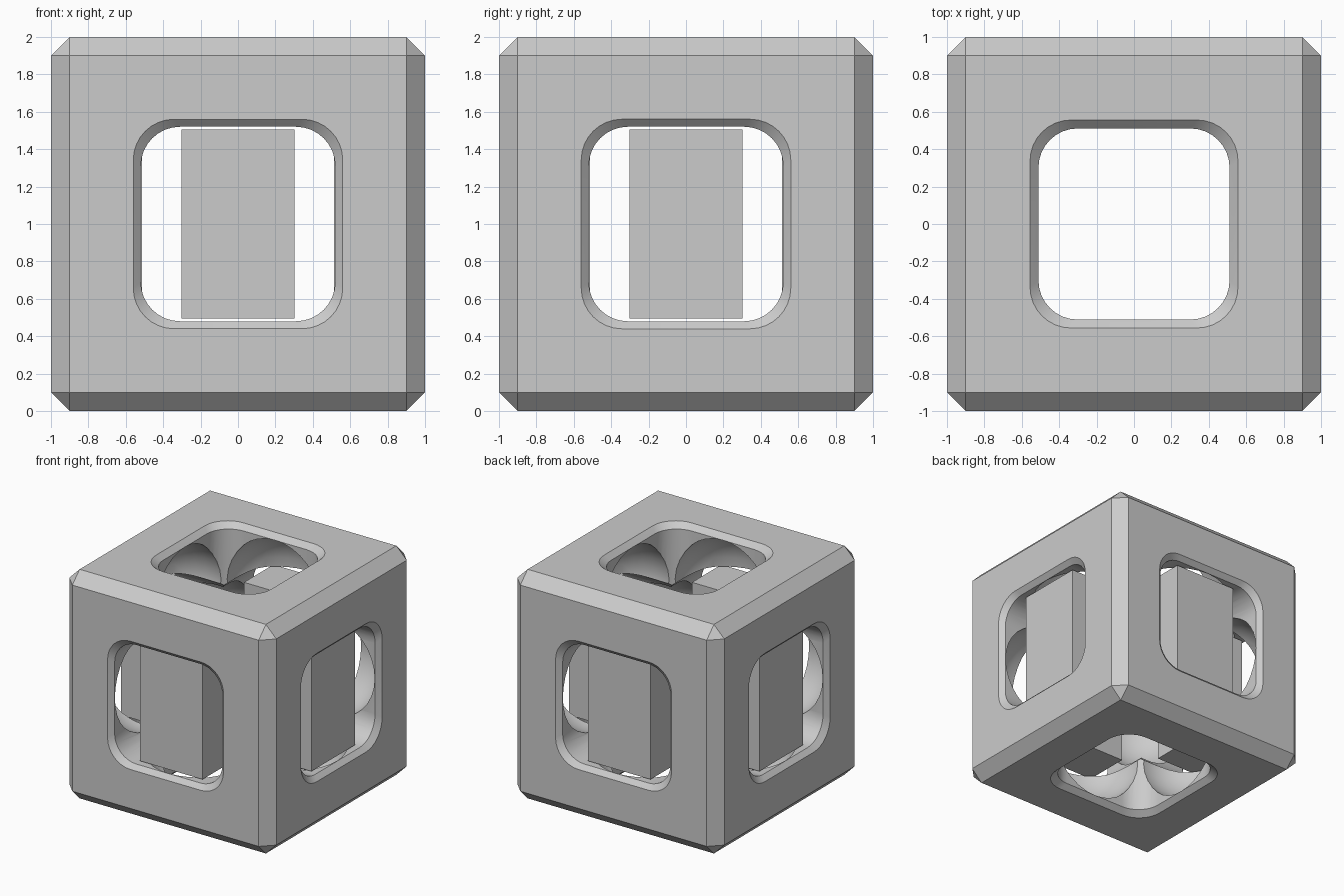
import bpy, bmesh, math
from mathutils import Matrix, Vector

if "Cube" in bpy.data.objects:
    bpy.data.objects.remove(bpy.data.objects["Cube"])

grey = bpy.data.materials.new("light grey")
grey.diffuse_color = (0.6, 0.6, 0.6, 1)
grey.use_nodes = True
grey.node_tree.nodes["Principled BSDF"].inputs["Base Color"].default_value = grey.diffuse_color
CENTRE = Vector((0, 0, 1))


def make(name, bm):
    bmesh.ops.recalc_face_normals(bm, faces=bm.faces[:])
    me = bpy.data.meshes.new(name)
    bm.to_mesh(me)
    bm.free()
    ob = bpy.data.objects.new(name, me)
    bpy.context.collection.objects.link(ob)
    me.materials.append(grey)
    return ob


def rounded_square(half, radius, steps=8):
    pts = []
    for q in range(4):
        sx, sy = ((1, 1), (-1, 1), (-1, -1), (1, -1))[q]
        for i in range(steps + 1):
            a = math.pi / 2 * (q + i / steps)
            pts.append((sx * (half - radius) + radius * math.cos(a),
                        sy * (half - radius) + radius * math.sin(a)))
    return pts


def window_cutter(inner, flare, rot):
    # straight rounded-square tunnel with flared ends
    bm = bmesh.new()
    rings = []
    for d, h in ((-1.02, inner + flare + .02), (-1 + flare, inner),
                 (1 - flare, inner), (1.02, inner + flare + .02)):
        rings.append([bm.verts.new((x, y, d))
                      for x, y in rounded_square(h, .21 + (h - inner) * .2)])
    n = len(rings[0])
    for a, b in zip(rings, rings[1:]):
        for i in range(n):
            j = (i + 1) % n
            bm.faces.new((a[i], a[j], b[j], b[i]))
    bm.faces.new(rings[0])
    bm.faces.new(rings[-1])
    bm.transform(Matrix.Translation(CENTRE) @ rot)
    return make("window_cutter", bm)


def hollow_cutter(pos):
    bm = bmesh.new()
    bmesh.ops.create_uvsphere(bm, u_segments=32, v_segments=16, radius=.436,
                              matrix=Matrix.Translation(CENTRE + Vector(pos)))
    return make("hollow_cutter", bm)


# chamfered cube frame
bm = bmesh.new()
bmesh.ops.create_cube(bm, size=2, matrix=Matrix.Translation(CENTRE))
bmesh.ops.bevel(bm, geom=bm.edges[:], offset=.1, segments=1, affect='EDGES')
frame = make("cube_frame", bm)

# a window through each axis
cutters = [window_cutter(.511, .045, Matrix.Identity(4)),
           window_cutter(.52, .04, Matrix.Rotation(math.pi / 2, 4, 'X')),
           window_cutter(.5202, .04, Matrix.Rotation(math.pi / 2, 4, 'Y'))]
# round hollows inside the twelve edges
E = .52
for a in (-E, E):
    for b in (-E, E):
        cutters += [hollow_cutter(p) for p in ((a, b, 0), (a, 0, b), (0, a, b))]

for c in cutters:
    c.hide_render = True
    m = frame.modifiers.new("cut", 'BOOLEAN')
    m.operation = 'DIFFERENCE'
    m.solver = 'EXACT'
    m.object = c
bpy.context.view_layer.update()
cut = bpy.data.meshes.new_from_object(
    frame.evaluated_get(bpy.context.evaluated_depsgraph_get()))
frame.modifiers.clear()
frame.data = cut
for c in cutters:
    bpy.data.objects.remove(c)
bpy.ops.object.select_all(action='DESELECT')
frame.select_set(True)
bpy.context.view_layer.objects.active = frame
bpy.ops.object.shade_smooth_by_angle(angle=math.radians(25))

# upright blocks standing in the four side windows
for i, side in enumerate(("front", "right", "back", "left")):
    bm = bmesh.new()
    bmesh.ops.create_cube(bm, size=1)
    bm.transform(Matrix.Translation(CENTRE) @ Matrix.Rotation(i * math.pi / 2, 4, 'Z')
                 @ Matrix.Translation((0, -.717, 0)) @ Matrix.Diagonal((.604, .406, 1.012, 1)))
    make(side + "_window_block", bm)
